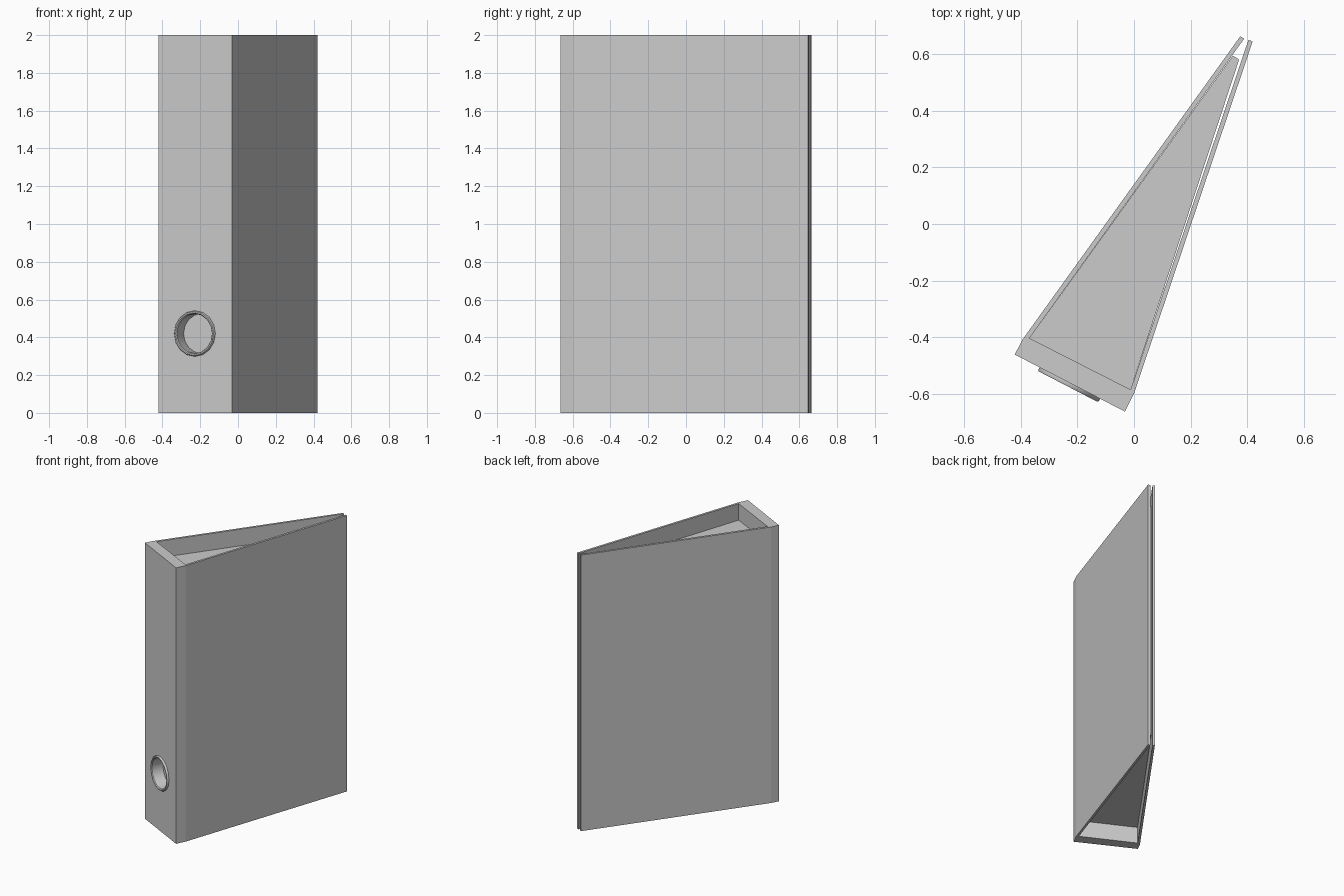
import bpy, bmesh, math
from mathutils import Vector, Matrix

if "Cube" in bpy.data.objects:
    bpy.data.objects.remove(bpy.data.objects["Cube"])


def prism(name, outline, z0, z1):
    """Extrude a flat outline (x, y) from z0 to z1."""
    bm = bmesh.new()
    face = bm.faces.new([bm.verts.new((x, y, z0)) for x, y in outline])
    ext = bmesh.ops.extrude_face_region(bm, geom=[face])
    top = [v for v in ext["geom"] if isinstance(v, bmesh.types.BMVert)]
    bmesh.ops.translate(bm, verts=top, vec=(0, 0, z1 - z0))
    bmesh.ops.recalc_face_normals(bm, faces=bm.faces)
    return finish(name, bm)


def lathe(name, profile, matrix, sides=16):
    """Revolve a closed (radius, depth) profile about the hole axis."""
    bm = bmesh.new()
    rings = []
    for r, d in profile:
        rings.append([bm.verts.new((r * math.cos(2 * math.pi * i / sides),
                                    r * math.sin(2 * math.pi * i / sides), d))
                      for i in range(sides)])
    for a, b in zip(rings, rings[1:] + rings[:1]):
        for i in range(sides):
            j = (i + 1) % sides
            bm.faces.new((a[i], a[j], b[j], b[i]))
    bmesh.ops.recalc_face_normals(bm, faces=bm.faces)
    bm.transform(matrix)
    return finish(name, bm)


def finish(name, bm):
    mesh = bpy.data.meshes.new(name)
    bm.to_mesh(mesh)
    bm.free()
    obj = bpy.data.objects.new(name, mesh)
    bpy.context.collection.objects.link(obj)
    return obj


# Spine and the two tapering covers, one bent board
spine_a, spine_b = Vector((-0.422, -0.462)), Vector((-0.032, -0.664))
shell = prism("binder_cover", [
    spine_a, spine_b, (0.0, -0.60), (0.42, 0.646), (0.405, 0.652),
    (-0.012, -0.586), (-0.37, -0.404), (0.39, 0.656), (0.376, 0.664),
    (-0.394, -0.408)], 0, 2)

# Wedge of paper, recessed at top and bottom
prism("paper_stack", [(-0.37, -0.404), (-0.012, -0.586),
                      (0.372, 0.582), (0.35, 0.596)], 0.12, 1.88)

# Finger hole frame: local z points into the spine
along = (spine_b - spine_a).normalized()
inward = Vector((-along.y, along.x, 0))
mid = (spine_a + spine_b) / 2
frame = Matrix.Translation((mid.x, mid.y, 0.42)) @ inward.to_track_quat('Z', 'Y').to_matrix().to_4x4()

# Cut the finger hole through the spine
bm = bmesh.new()
bmesh.ops.create_cone(bm, cap_ends=True, segments=16, radius1=0.112,
                      radius2=0.112, depth=0.4, matrix=frame)
cutter = finish("hole_cutter", bm)
cutter.hide_render = True
mod = shell.modifiers.new("finger_hole", 'BOOLEAN')
mod.operation = 'DIFFERENCE'
mod.solver = 'EXACT'
mod.object = cutter
bpy.context.view_layer.objects.active = shell
bpy.ops.object.modifier_apply(modifier=mod.name)
bpy.data.objects.remove(cutter)

# Ring lining the finger hole
ring = lathe("finger_ring", [(0.105, 0.07), (0.105, -0.008), (0.11, -0.014),
                             (0.117, -0.014), (0.121, -0.008), (0.121, 0.001),
                             (0.111, 0.001), (0.111, 0.07)], frame)
bpy.ops.object.select_all(action='DESELECT')
ring.select_set(True)
bpy.context.view_layer.objects.active = ring
bpy.ops.object.shade_smooth_by_angle(angle=math.radians(35))
